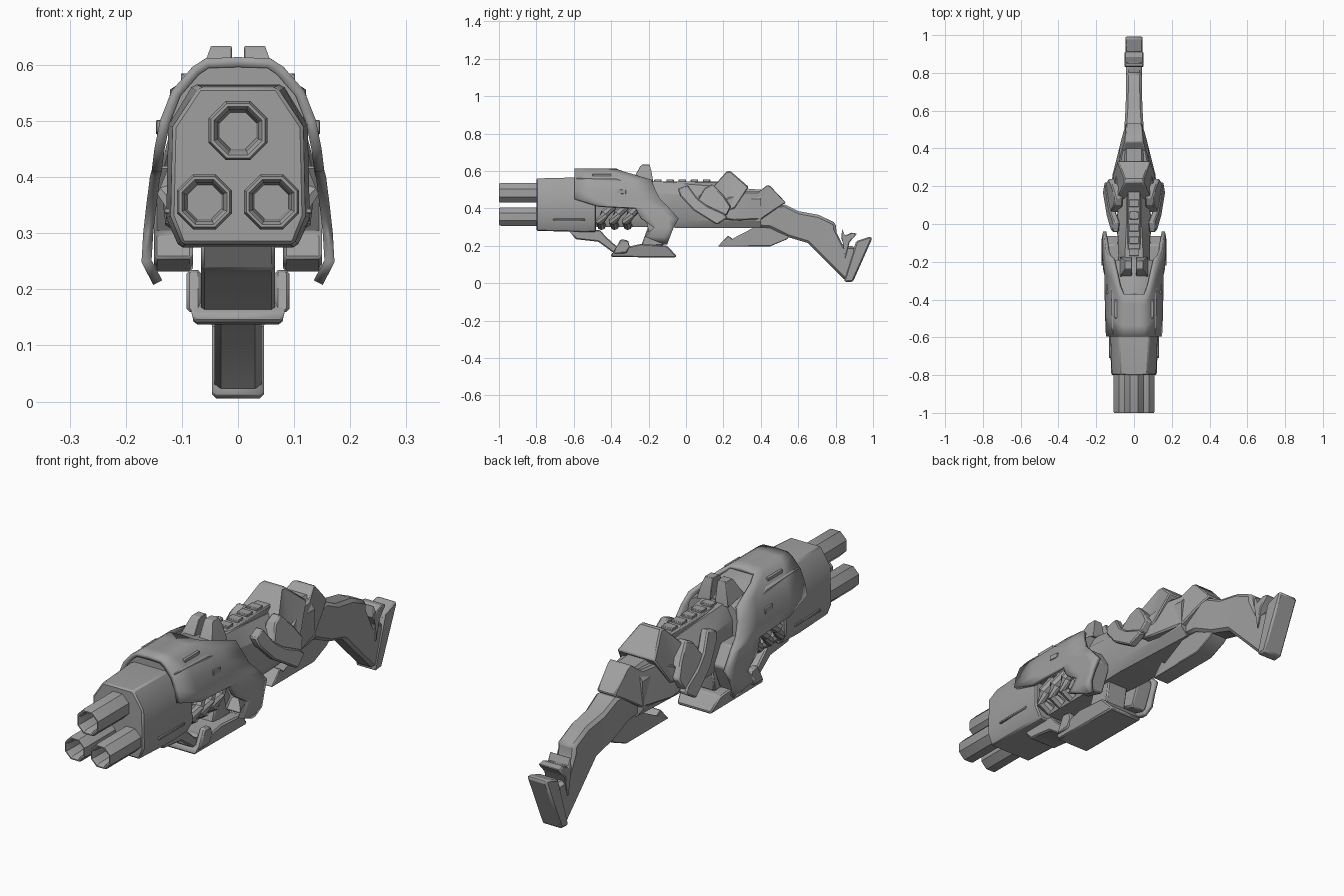
import bpy, bmesh, math
from mathutils import Vector

cube = bpy.data.objects.get("Cube")
if cube:
    bpy.data.objects.remove(cube)

steel = bpy.data.materials.new("gunmetal grey")
steel.use_nodes = True
GREY = (0.35, 0.35, 0.35, 1)
steel.diffuse_color = GREY
steel.node_tree.nodes["Principled BSDF"].inputs["Base Color"].default_value = GREY


def finish(name, bm, mirror=False, bevel=0, thick=0):
    """Turn a bmesh into a shaded object with its modifiers."""
    bmesh.ops.recalc_face_normals(bm, faces=bm.faces)
    mesh = bpy.data.meshes.new(name)
    bm.to_mesh(mesh)
    bm.free()
    mesh.materials.append(steel)
    obj = bpy.data.objects.new(name, mesh)
    bpy.context.collection.objects.link(obj)
    bpy.ops.object.select_all(action='DESELECT')
    obj.select_set(True)
    bpy.context.view_layer.objects.active = obj
    bpy.ops.object.shade_smooth_by_angle(angle=math.radians(32))
    if thick:
        mod = obj.modifiers.new("thickness", 'SOLIDIFY')
        mod.thickness, mod.offset = thick, 0
    if bevel:
        mod = obj.modifiers.new("soft_edges", 'BEVEL')
        mod.width, mod.segments, mod.limit_method = bevel, 1, 'ANGLE'
        mod.angle_limit = math.radians(40)
    if mirror:
        obj.modifiers.new("mirror", 'MIRROR')
    return obj


def slab(name, outline, outer, inner=None, bevel=0.006):
    """Side outline (y, z) spread in x; with an inner limit it becomes a mirrored pair."""
    bm = bmesh.new()
    face = bm.faces.new([bm.verts.new((0, y, z)) for y, z in outline])
    flat = bmesh.ops.triangulate(bm, faces=[face])["faces"]
    near = list(bm.verts)
    grown = bmesh.ops.extrude_face_region(bm, geom=flat, use_keep_orig=True)["geom"]
    far = [v for v in grown if isinstance(v, bmesh.types.BMVert)]
    value = lambda f, v: f(v.co.y, v.co.z) if callable(f) else f
    for v in far:
        v.co.x = value(outer, v)
    for v in near:
        v.co.x = -value(outer, v) if inner is None else value(inner, v)
    return finish(name, bm, inner is not None, bevel)


def loft(name, rings, mirror=False, bevel=0, closed=False):
    """Skin a row of equal rings, capped or joined end to end."""
    bm = bmesh.new()
    loops = [[bm.verts.new(p) for p in ring] for ring in rings]
    pairs = list(zip(loops, loops[1:]))
    if closed:
        pairs.append((loops[-1], loops[0]))
    for a, b in pairs:
        for i in range(len(a)):
            j = (i + 1) % len(a)
            bm.faces.new((a[i], a[j], b[j], b[i]))
    if not closed:
        bm.faces.new(loops[0])
        bm.faces.new(loops[-1])
    return finish(name, bm, mirror, bevel)


def section(y, bottom, top, wide, top_wide, low_wide):
    """Eight-sided symmetric cross-section."""
    h = top - bottom
    half = [(low_wide, bottom), (wide, bottom + h * 0.18),
            (wide * 0.97, top - h * 0.25), (top_wide, top)]
    return [(x, y, z) for x, z in half] + [(-x, y, z) for x, z in reversed(half)]


def ramp(a, fa, b, fb, axis="z"):
    """Half-width that changes in a straight line along one axis."""
    def width(y, z):
        t = ((z if axis == "z" else y) - a) / (b - a)
        return fa + (fb - fa) * min(max(t, 0), 1)
    return width


# Three hollow eight-sided barrels with rounded muzzles
for name, x, z, r in (("upper_barrel", 0, .483, .057),
                      ("left_barrel", .06, .356, .053),
                      ("right_barrel", -.06, .356, .053)):
    rings = []
    for y, k in ((-.72, 1), (-.99, 1), (-1, .92), (-1, .82), (-.99, .7), (-.9, .62)):
        rings.append([(x + r * k * math.sin(a), y, z + r * k * math.cos(a))
                      for a in [math.tau * (i + .5) / 8 for i in range(8)]])
    loft(name, rings)

# Front housing and the receiver core behind it
loft("front_housing", [section(-.8, .28, .56, .12, .07, .1),
                       section(-.6, .275, .565, .128, .08, .105),
                       section(-.48, .275, .55, .128, .08, .1)], bevel=.006)
loft("receiver_core", [section(-.5, .3, .55, .075, .06, .06),
                       section(-.2, .3, .55, .085, .05, .06),
                       section(.0, .295, .53, .09, .04, .07),
                       section(.4, .295, .5, .08, .04, .05)])
slab("top_rail", [(-.25, .5), (-.25, .545), (.25, .545), (.25, .5)], .035)
for i in range(5):
    y = -.17 + i * .065
    slab("rail_tooth", [(y, .54), (y, .555), (y + .04, .555), (y + .04, .54)], .025, bevel=.003)

# Shroud: top, shoulders and swept side plates, as rows of (x, z, front, back)
shell = [(0, .605, -.595, -.37), (.055, .603, -.595, -.37), (.06, .575, -.595, -.26),
         (.11, .55, -.595, -.185), (.13, .5, -.595, -.165), (.14, .45, -.595, -.14),
         (.145, .41, -.47, -.1), (.148, .4, -.27, -.09), (.155, .345, -.24, -.04),
         (.16, .3, -.17, -.065), (.163, .25, -.22, -.085), (.143, .212, -.12, -.1)]
shell[2] = (.075, .59, -.595, -.33)
bm = bmesh.new()
steps = 4
rows = [[bm.verts.new((x, a + (b - a) * i / steps, z)) for i in range(steps + 1)]
        for x, z, a, b in shell]
for upper, lower in zip(rows, rows[1:]):
    for i in range(steps):
        bm.faces.new((upper[i], upper[i + 1], lower[i + 1], lower[i]))
finish("shroud", bm, mirror=True, thick=.018)

# Solid fill under the shroud, and the brace behind the opening
loft("shroud_fill", [section(-.585, .44, .6, .118, .055, .11),
                     section(-.37, .43, .598, .125, .055, .11),
                     section(-.3, .42, .575, .125, .055, .11),
                     section(-.19, .4, .555, .125, .055, .11)])
slab("side_brace", [(-.24, .42), (-.11, .42), (-.06, .345), (-.11, .23), (-.2, .255), (-.16, .3)],
     .15, .08)
slab("rear_sight", [(-.28, .56), (-.245, .625), (-.235, .634), (-.195, .634),
                    (-.185, .6), (-.175, .54)], ramp(.56, .075, .634, .048), .011)

# Thin trim on the shroud and housing
slab("shroud_slot", [(-.37, .48), (-.37, .502), (-.32, .498), (-.32, .476)], .146, .135, .002)
slab("top_vent", [(-.5, .57), (-.5, .585), (-.4, .585), (-.4, .57)], .102, .085, .002)
slab("housing_strip", [(-.71, .335), (-.71, .345), (-.54, .345), (-.54, .335)], .132, .12, .002)

# Slanted feed coils in the side opening
for i in range(3):
    path = [Vector((.07, -.45, .305)), Vector((.112, -.46, .33)),
            Vector((.12, -.435, .37)), Vector((.1, -.39, .415))]
    rings = []
    for k, p in enumerate(path):
        along = path[min(k + 1, 3)] - path[max(k - 1, 0)]
        turn = along.to_track_quat('Z', 'Y')
        rings.append([p + Vector((0, i * .07, 0)) + turn @ Vector(
            (.024 * math.cos(math.tau * s / 8), .024 * math.sin(math.tau * s / 8), 0))
            for s in range(8)])
    loft("feed_coil", rings, mirror=True)

# Foregrip strut and foot
slab("foregrip_strut", [(-.63, .285), (-.59, .235), (-.47, .222), (-.37, .15), (-.28, .15),
                        (-.38, .205), (-.43, .25), (-.46, .285)], .066)
slab("foregrip_foot", [(-.4, .14), (-.4, .155), (-.35, .2), (-.31, .195), (-.24, .21),
                       (-.1, .2), (-.05, .145), (-.06, .137)], ramp(.137, .078, .2, .092))
slab("foregrip_cheek", [(-.39, .16), (-.35, .235), (-.31, .23), (-.3, .19), (-.32, .16)],
     .092, .065)
slab("foregrip_post", [(-.24, .2), (-.2, .31), (-.1, .31), (-.12, .2)], .05)

# Swept side brackets around the rear receiver
lean = ramp(.305, .168, .53, .108)
inside = lambda y, z: lean(y, z) - .035
slab("side_bracket", [(-.045, .505), (-.03, .465), (.04, .39), (.165, .312), (.225, .35),
                      (.2, .375), (.12, .41), (.06, .455), (.01, .525)], lean, inside)
slab("bracket_fin", [(.06, .44), (.1, .51), (.14, .53), (.2, .47), (.24, .41), (.215, .36), (.12, .405)],
     ramp(.36, .15, .53, .1), .06)

# Stepped hoods leading into the stock
slab("upper_hood", [(.17, .36), (.13, .5), (.22, .6), (.24, .598), (.335, .515), (.26, .4)],
     ramp(.46, .112, .6, .05))
slab("rear_hood", [(.19, .345), (.21, .45), (.3, .49), (.39, .49), (.435, .525), (.45, .52),
                   (.535, .43), (.48, .395), (.4, .34), (.26, .335)],
     lambda y, z: ramp(.25, .118, .535, .045, "y")(y, z) * ramp(.4, 1, .54, .65)(y, z))

# Stock, butt pad and its hinge fins
slab("stock", [(.38, .4), (.53, .42), (.6, .385), (.71, .365), (.8, .322), (.805, .27),
               (.84, .2), (.9, .2), (.9, .05), (.85, .015), (.65, .215), (.55, .245),
               (.45, .295), (.38, .3)], ramp(.45, .055, .65, .042, "y"), bevel=.012)
slab("butt_pad", [(.852, .005), (.845, .02), (.91, .225), (.985, .25), (.996, .24), (.893, .008)],
     .046, bevel=.01)
slab("hinge_fin", [(.835, .29), (.85, .255), (.885, .27), (.915, .265), (.875, .22), (.85, .13),
                   (.855, .2), (.83, .24)], .05, bevel=.004)

# Rear hand guard
slab("hand_guard", [(.17, .197), (.225, .255), (.25, .235), (.4, .235), (.43, .25), (.38, .31),
                    (.47, .31), (.56, .26), (.54, .235), (.45, .197)], .04)
